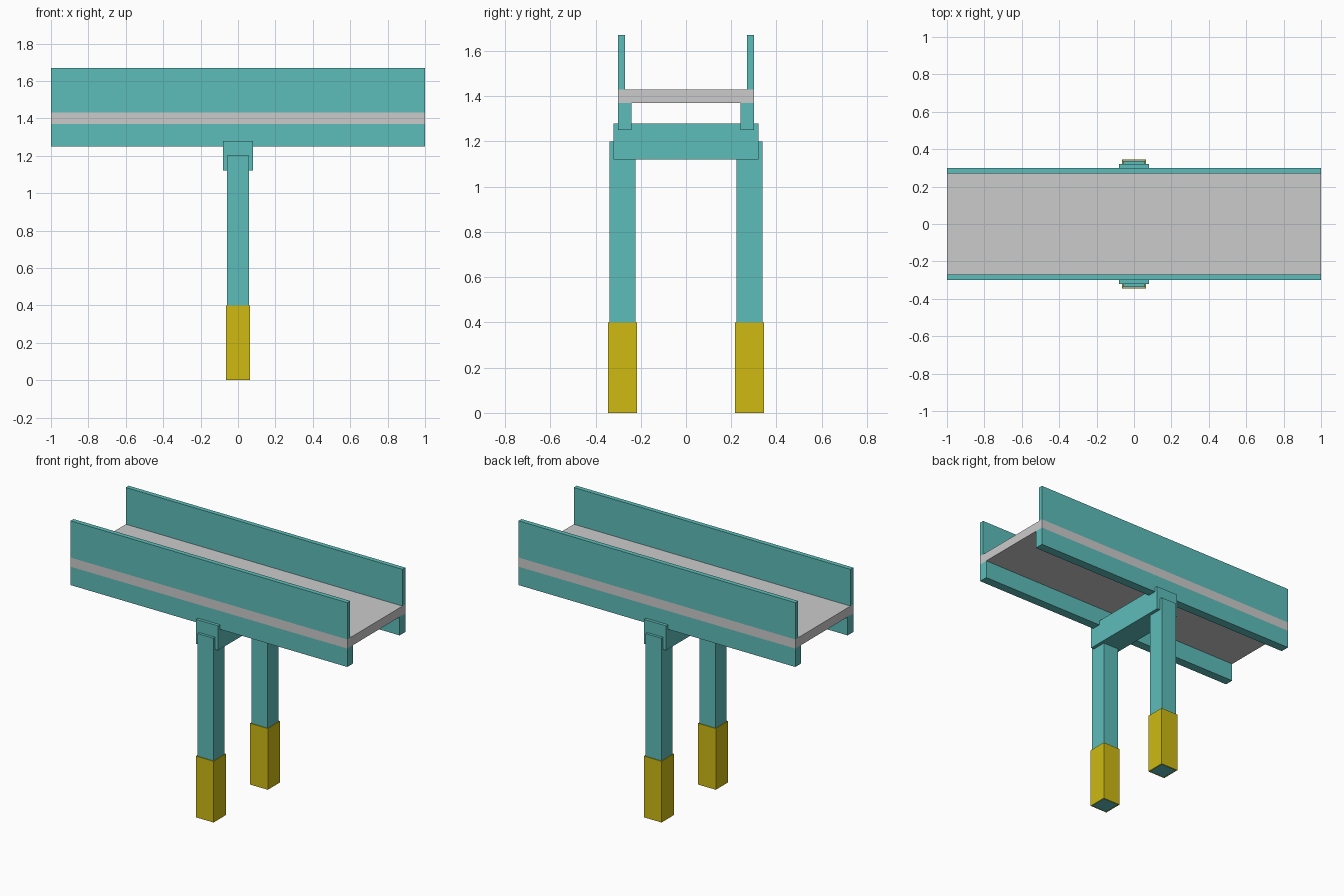
import bpy, bmesh

if "Cube" in bpy.data.objects:
    bpy.data.objects.remove(bpy.data.objects["Cube"])


def material(name, rgb):
    m = bpy.data.materials.new(name)
    m.diffuse_color = (*rgb, 1.0)
    m.use_nodes = True
    m.node_tree.nodes["Principled BSDF"].inputs["Base Color"].default_value = m.diffuse_color
    return m


teal = material("teal_paint", (0.11, 0.51, 0.49))
yellow = material("yellow_paint", (0.62, 0.49, 0.006))


def finish(name, bm, mat):
    bmesh.ops.recalc_face_normals(bm, faces=bm.faces)
    mesh = bpy.data.meshes.new(name)
    bm.to_mesh(mesh)
    bm.free()
    if mat:
        mesh.materials.append(mat)
    obj = bpy.data.objects.new(name, mesh)
    bpy.context.collection.objects.link(obj)
    return obj


def box(name, x, y, z, mat=None):
    """Box from (min, max) ranges on each axis."""
    bm = bmesh.new()
    bmesh.ops.create_cube(bm, size=1)
    for v in bm.verts:
        v.co = [r[1] if c > 0 else r[0] for c, r in zip(v.co, (x, y, z))]
    return finish(name, bm, mat)


def sleeve(name, cy, outer, inner, height, mat):
    """Square painted band around a column, open where the column passes through."""
    bm = bmesh.new()
    bmesh.ops.create_cube(bm, size=1)
    for v in bm.verts:
        v.co = (v.co.x * 2 * outer, v.co.y * 2 * outer + cy, height if v.co.z > 0 else 0)
    caps = [f for f in bm.faces if abs(f.normal.z) > 0.9]
    bmesh.ops.inset_individual(bm, faces=caps, thickness=outer - inner)
    bmesh.ops.delete(bm, geom=caps, context='FACES')
    return finish(name, bm, mat)


def span(side, a, b):
    return tuple(sorted((side * a, side * b)))


LENGTH = (-1.0, 1.0)

# Deck slab and the cross beam beneath it
box("deck", LENGTH, (-0.30, 0.30), (1.37, 1.43))
box("cross_beam", (-0.08, 0.08), (-0.32, 0.32), (1.12, 1.28), teal)

# Parts repeated on both sides
for label, s in (("front", -1), ("back", 1)):
    box(f"{label}_parapet", LENGTH, span(s, 0.27, 0.30), (1.43, 1.67), teal)
    box(f"{label}_girder", LENGTH, span(s, 0.24, 0.30), (1.25, 1.37), teal)
    box(f"{label}_column", (-0.0575, 0.0575), span(s, 0.2225, 0.3375), (0, 1.20), teal)
    sleeve(f"{label}_column_base_band", s * 0.28, 0.064, 0.0575, 0.40, yellow)
